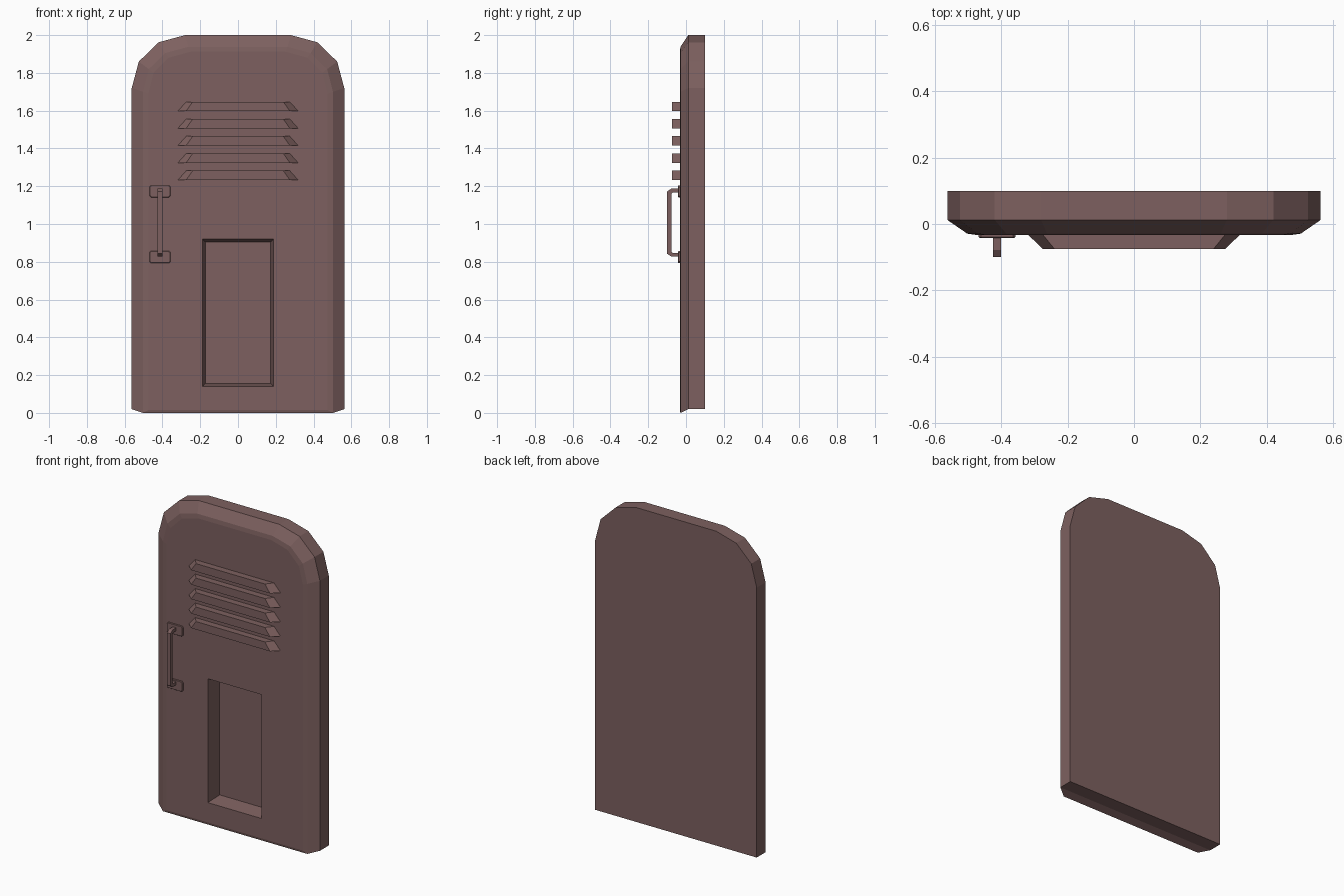
import bpy, bmesh
from mathutils import Vector

if "Cube" in bpy.data.objects:
    bpy.data.objects.remove(bpy.data.objects["Cube"])

mat = bpy.data.materials.new("dusty brown metal")
mat.diffuse_color = (0.205, 0.118, 0.115, 1)
mat.use_nodes = True
mat.node_tree.nodes["Principled BSDF"].inputs["Base Color"].default_value = mat.diffuse_color


def finish(bm, name):
    bmesh.ops.remove_doubles(bm, verts=bm.verts, dist=0.0002)
    bmesh.ops.recalc_face_normals(bm, faces=bm.faces)
    me = bpy.data.meshes.new(name)
    bm.to_mesh(me)
    bm.free()
    me.materials.append(mat)
    ob = bpy.data.objects.new(name, me)
    bpy.context.collection.objects.link(ob)
    return ob


def strip(bm, a, b):
    for i in range(len(a) - 1):
        bm.faces.new((a[i], a[i + 1], b[i + 1], b[i]))


def loft(bm, rings):
    # closed rings joined by quads, capped at both ends
    vs = [[bm.verts.new(p) for p in r] for r in rings]
    for a, b in zip(vs, vs[1:]):
        strip(bm, a + a[:1], b + b[:1])
    bm.faces.new(vs[0])
    bm.faces.new(vs[-1])


# door panel: half outlines (x, z) from bottom centre to top centre
outer = [(0, .02), (.5625, .02), (.5625, 1.72), (.525, 1.86), (.42, 1.962), (.28, 2.0), (0, 2.0)]
mid = [(0, 0), (.503, 0), (.503, 1.70), (.472, 1.82), (.385, 1.905), (.262, 1.938), (0, 1.938)]
front = [(0, .015), (.475, .015), (.475, 1.69), (.447, 1.80), (.368, 1.88), (.252, 1.912), (0, 1.912)]
hole = [(0, .14), (.1875, .14), (.1875, .92), (0, .92)]
floor = [(0, .155), (.173, .155), (.173, .905), (0, .905)]
bm = bmesh.new()
for s in (1, -1):
    def chain(pts, y):
        return [bm.verts.new((s * x, y, z)) for x, z in pts]
    back, edge = chain(outer, .10), chain(outer, .012)
    m, f = chain(mid, -.029), chain(front, -.033)
    h, fl = chain(hole, -.033), chain(floor, .065)
    bm.faces.new(back)
    for a, b in ((back, edge), (edge, m), (m, f), (h, fl)):
        strip(bm, a, b)
    bm.faces.new(f + h[::-1])
    bm.faces.new(fl)
finish(bm, "door_panel")

# louvre slats
for i in range(5):
    zb = 1.597 - i * .0912
    zt = zb + .05
    bm = bmesh.new()
    loft(bm, [[(-b, y, zb), (b, y, zb), (t, y, zt), (-t, y, zt)]
              for y, b, t in ((-.032, .32, .275), (-.075, .275, .24))])
    finish(bm, f"vent_slat_{i + 1}")

# handle mounting plates with clipped corners
HX = -.413
for name, z in (("upper_handle_plate", 1.173), ("lower_handle_plate", .825)):
    w, h, c = .056, .032, .008
    prof = [(-w, -h + c), (-w + c, -h), (w - c, -h), (w, -h + c),
            (w, h - c), (w - c, h), (-w + c, h), (-w, h - c)]
    bm = bmesh.new()
    loft(bm, [[(HX + x * k, y, z + q * k) for x, q in prof]
              for y, k in ((-.032, 1), (-.039, 1), (-.042, .93))])
    finish(bm, name)

# handle bar: square section swept along a bracket path (y, z)
outside = [(-.035, 1.187), (-.078, 1.187), (-.10, 1.172), (-.10, .843), (-.078, .828), (-.035, .828)]
inside = [(-.035, 1.168), (-.070, 1.168), (-.078, 1.160), (-.078, .855), (-.070, .847), (-.035, .847)]
r = .012
bm = bmesh.new()
loft(bm, [[(HX - r, *o), (HX + r, *o), (HX + r, *n), (HX - r, *n)]
          for o, n in zip(outside, inside)])
finish(bm, "handle_bar")
